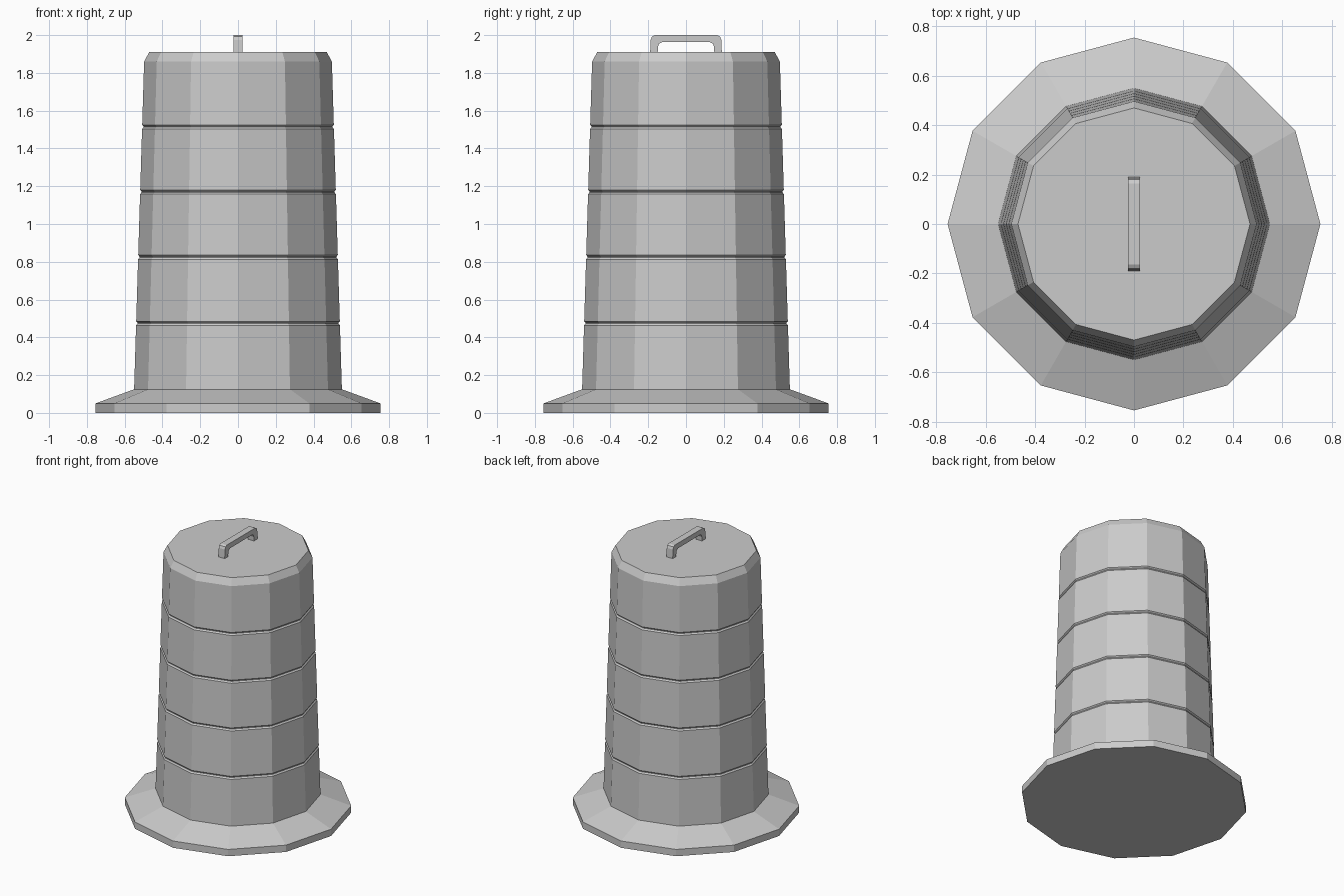
import bpy
import bmesh
from math import cos, sin, tau

if "Cube" in bpy.data.objects:
    bpy.data.objects.remove(bpy.data.objects["Cube"], do_unlink=True)

SIDES = 12

grey = bpy.data.materials.new("plain grey")
grey.use_nodes = True
colour = (0.6, 0.6, 0.6, 1)
grey.diffuse_color = colour
grey.node_tree.nodes["Principled BSDF"].inputs["Base Color"].default_value = colour


def finish(name, bm):
    bmesh.ops.recalc_face_normals(bm, faces=bm.faces)
    mesh = bpy.data.meshes.new(name)
    bm.to_mesh(mesh)
    bm.free()
    mesh.materials.append(grey)
    obj = bpy.data.objects.new(name, mesh)
    bpy.context.collection.objects.link(obj)
    return obj


def lathe(name, profile):
    """Faceted solid from (radius, height) pairs, capped at both ends."""
    bm = bmesh.new()
    rings = [[bm.verts.new((r * cos(tau * i / SIDES), r * sin(tau * i / SIDES), z))
              for i in range(SIDES)] for r, z in profile]
    for low, high in zip(rings, rings[1:]):
        for i in range(SIDES):
            j = (i + 1) % SIDES
            bm.faces.new((low[i], low[j], high[j], high[i]))
    bm.faces.new(rings[0])
    bm.faces.new(rings[-1])
    return finish(name, bm)


def wall(z):
    """Radius of the tapering body at height z."""
    return 0.55 - 0.053 * (z - 0.125) / 1.735


# Flared foot
lathe("base_flange", [(0.755, 0), (0.755, 0.05), (0.55, 0.125)])

# Tapered drum with four shallow grooves and a chamfered rim
body = [(wall(0.125), 0.125)]
for z in (0.475, 0.825, 1.17, 1.515):
    body += [(wall(z - 0.012), z - 0.012), (wall(z) - 0.008, z - 0.002),
             (wall(z) - 0.008, z + 0.002), (wall(z + 0.01), z + 0.01)]
body += [(wall(1.86), 1.86), (0.47, 1.91)]
lathe("drum_body", body)

# Carrying handle: mirrored side outline, extruded across x
outer = [(0.19, 1.905), (0.187, 1.975), (0.18, 1.992), (0.165, 2.0)]
inner = [(0.15, 1.905), (0.148, 1.94), (0.142, 1.955), (0.125, 1.963)]
outer += [(-y, z) for y, z in reversed(outer)]
inner += [(-y, z) for y, z in reversed(inner)]
bm = bmesh.new()
strip = []
for outline in (outer, inner):
    strip.append([bm.verts.new((-0.025, y, z)) for y, z in outline])
for i in range(len(outer) - 1):
    bm.faces.new((strip[0][i], strip[0][i + 1], strip[1][i + 1], strip[1][i]))
side = bmesh.ops.extrude_face_region(bm, geom=bm.faces[:])
moved = [v for v in side["geom"] if isinstance(v, bmesh.types.BMVert)]
bmesh.ops.translate(bm, verts=moved, vec=(0.05, 0, 0))
finish("handle", bm)
